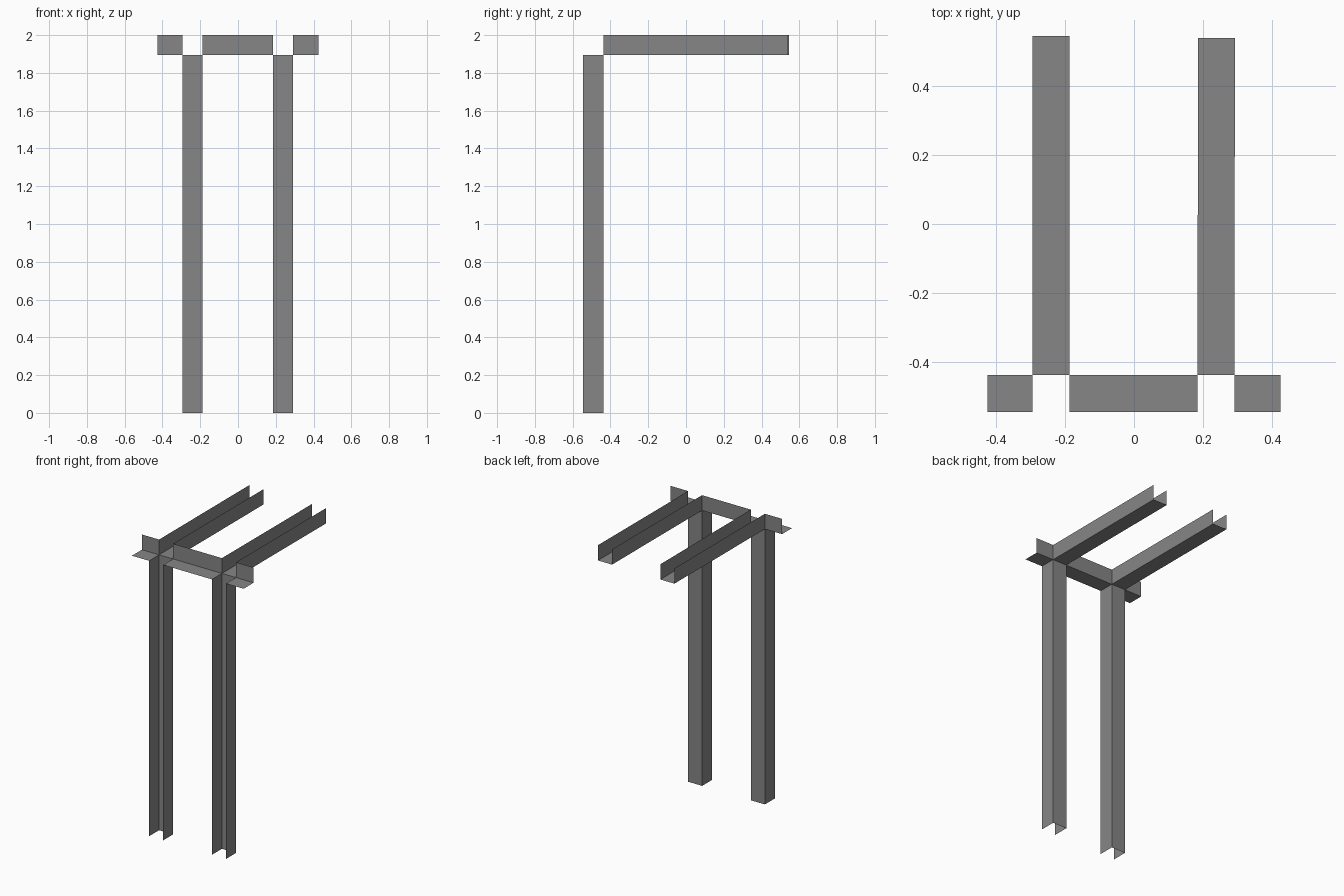
import bpy
from mathutils import Vector

if "Cube" in bpy.data.objects:
    bpy.data.objects.remove(bpy.data.objects["Cube"], do_unlink=True)

grey = bpy.data.materials.new("steel grey")
grey.use_nodes = True
colour = (0.24, 0.24, 0.24, 1)
grey.diffuse_color = colour
grey.node_tree.nodes["Principled BSDF"].inputs["Base Color"].default_value = colour

FRONT, CORNER, BACK = -0.546, -0.438, 0.546   # depth of the frame
SEAT, TOP = 1.895, 2.0                        # underside and rim of the top rails
LEG_SPANS = {"left": (0.184, 0.291), "right": (-0.294, -0.187)}
TIP = 0.425


def sheet_profile(name, profile, offset):
    """Sweep an open profile along a straight offset, giving thin folded sheet."""
    start = [Vector(p) for p in profile]
    end = [p + Vector(offset) for p in start]
    n = len(start)
    faces = [(i, i + 1, n + i + 1, n + i) for i in range(n - 1)]
    mesh = bpy.data.meshes.new(name)
    mesh.from_pydata(start + end, [], faces)
    mesh.materials.append(grey)
    obj = bpy.data.objects.new(name, mesh)
    bpy.context.collection.objects.link(obj)
    return obj


# Legs open to the front, and arms open to the top
for side, (x0, x1) in LEG_SPANS.items():
    sheet_profile(side + "_leg",
                  [(x0, FRONT, 0), (x0, CORNER, 0), (x1, CORNER, 0), (x1, FRONT, 0)],
                  (0, 0, SEAT))
    # The left arm is a touch shorter and drifts slightly outward
    drift, reach = (0.002, BACK - 0.007) if side == "left" else (0, BACK)
    sheet_profile(side + "_arm",
                  [(x0, CORNER, TOP), (x0, CORNER, SEAT), (x1, CORNER, SEAT), (x1, CORNER, TOP)],
                  (drift, reach - CORNER, 0))

# Angle-section crossbar and its two end stubs
for name, x0, x1 in (("crossbar", LEG_SPANS["right"][1], LEG_SPANS["left"][0]),
                     ("left_stub", LEG_SPANS["left"][1], TIP),
                     ("right_stub", -TIP, LEG_SPANS["right"][0])):
    sheet_profile(name,
                  [(x0, FRONT, SEAT), (x0, CORNER, SEAT), (x0, CORNER, TOP)],
                  (x1 - x0, 0, 0))
